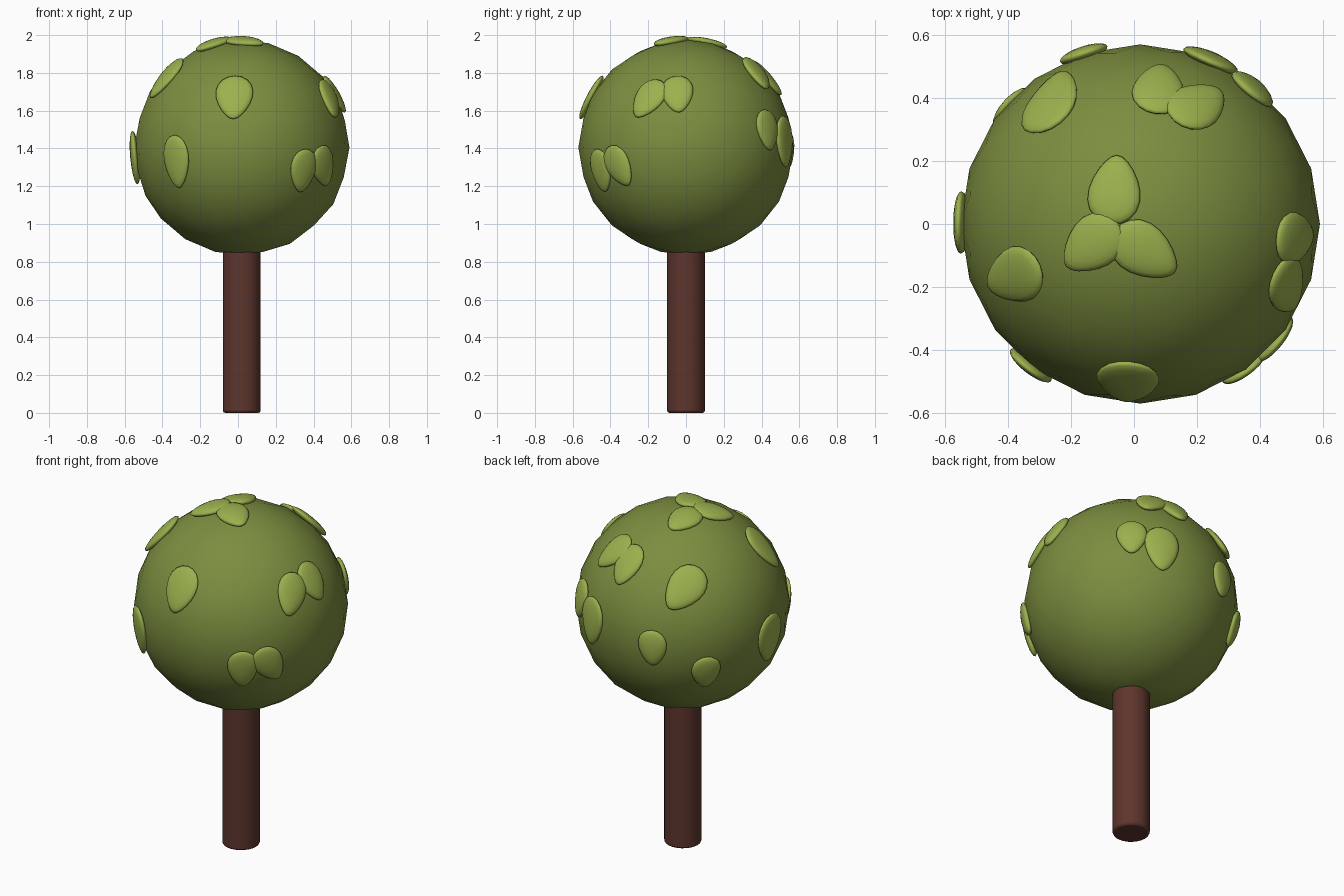
import bpy, bmesh
from mathutils import Vector, Matrix

if "Cube" in bpy.data.objects:
    bpy.data.objects.remove(bpy.data.objects["Cube"])

CENTRE = Vector((0.02, 0.0, 1.405))
RADIUS = 0.57


def material(name, rgb):
    m = bpy.data.materials.new(name)
    m.diffuse_color = (*rgb, 1)
    m.use_nodes = True
    m.node_tree.nodes["Principled BSDF"].inputs["Base Color"].default_value = m.diffuse_color
    return m


BARK = material("bark", (0.11, 0.036, 0.026))
GREEN = material("crown_green", (0.2, 0.27, 0.05))
LIGHT = material("leaf_green", (0.33, 0.44, 0.075))


def add_object(name, bm, mat):
    for f in bm.faces:
        f.smooth = True
    me = bpy.data.meshes.new(name)
    bm.to_mesh(me)
    bm.free()
    me.materials.append(mat)
    ob = bpy.data.objects.new(name, me)
    bpy.context.collection.objects.link(ob)
    return ob


# Trunk: plain cylinder with a softened rim, its top buried in the crown
bpy.ops.mesh.primitive_cylinder_add(vertices=24, radius=0.1, depth=0.95, location=(0.02, 0, 0.475))
trunk = bpy.context.object
trunk.name = "trunk"
trunk.data.materials.append(BARK)
bev = trunk.modifiers.new("rim", "BEVEL")
bev.width = 0.012
bev.segments = 2
bpy.ops.object.shade_smooth_by_angle()

# Crown: coarse icosphere, smooth shaded
bm = bmesh.new()
bmesh.ops.create_icosphere(bm, subdivisions=3, radius=RADIUS,
                           matrix=Matrix.Translation(CENTRE))
add_object("crown", bm, GREEN)


# Leaf: flattened egg lying on the crown, pointed end towards the tip direction
def leaf(name, pos, length, width, tip=(0, 0, -1), lift=0.0):
    n = (Vector(pos) - CENTRE).normalized()
    t = Vector(tip)
    t = (t - n * t.dot(n)).normalized()
    s = n.cross(t)
    origin = CENTRE + n * (RADIUS - 0.002 + lift)
    bm = bmesh.new()
    bmesh.ops.create_uvsphere(bm, u_segments=20, v_segments=10, radius=1)
    for v in bm.verts:
        a, b, c = v.co
        taper = 1 - 0.26 * a - 0.06 * a * a
        v.co = (origin + t * (a * length / 2) + s * (b * taper * width * 0.485)
                + n * (c * 0.025))
    add_object(name, bm, LIGHT)


LEAVES = [
    ("front_leaf", (-0.02, -0.50, 1.67), 0.26, 0.20),
    ("front_left_leaf", (-0.325, -0.445, 1.33), 0.285, 0.165),
    ("front_right_leaf_a", (0.352, -0.46, 1.28), 0.235, 0.165),
    ("front_right_leaf_b", (0.457, -0.362, 1.305), 0.235, 0.165, (0.3, 0.45, -1)),
    ("right_leaf_a", (0.49, -0.20, 1.665), 0.24, 0.17, (0, -0.5, -1)),
    ("right_leaf_b", (0.515, -0.045, 1.69), 0.225, 0.17, (0, 0.1, -1)),
    ("back_right_leaf_a", (0.385, 0.44, 1.50), 0.22, 0.165),
    ("back_right_leaf_b", (0.25, 0.535, 1.437), 0.275, 0.19),
    ("back_leaf", (-0.163, 0.55, 1.39), 0.21, 0.16),
    ("back_left_leaf", (-0.39, 0.37, 1.24), 0.21, 0.16),
    ("left_leaf", (-0.56, 0.005, 1.35), 0.285, 0.20),
    ("upper_left_leaf", (-0.378, -0.164, 1.77), 0.275, 0.18),
    ("upper_back_left_leaf", (-0.263, 0.388, 1.71), 0.275, 0.20, (0.35, 0.4, -0.7)),
    ("upper_back_leaf_a", (0.08, 0.43, 1.775), 0.24, 0.17),
    ("upper_back_leaf_b", (0.20, 0.375, 1.795), 0.24, 0.17, (0.6, 0.5, -0.4), 0.005),
    ("top_leaf_a", (-0.063, 0.11, 1.965), 0.225, 0.17, (0.05, 1, 0)),
    ("top_leaf_b", (-0.133, -0.065, 1.95), 0.225, 0.17, (-0.8, -0.65, 0), 0.004),
    ("top_leaf_c", (0.035, -0.087, 1.97), 0.235, 0.17, (0.85, -0.6, 0)),
]
for args in LEAVES:
    leaf(*args)
